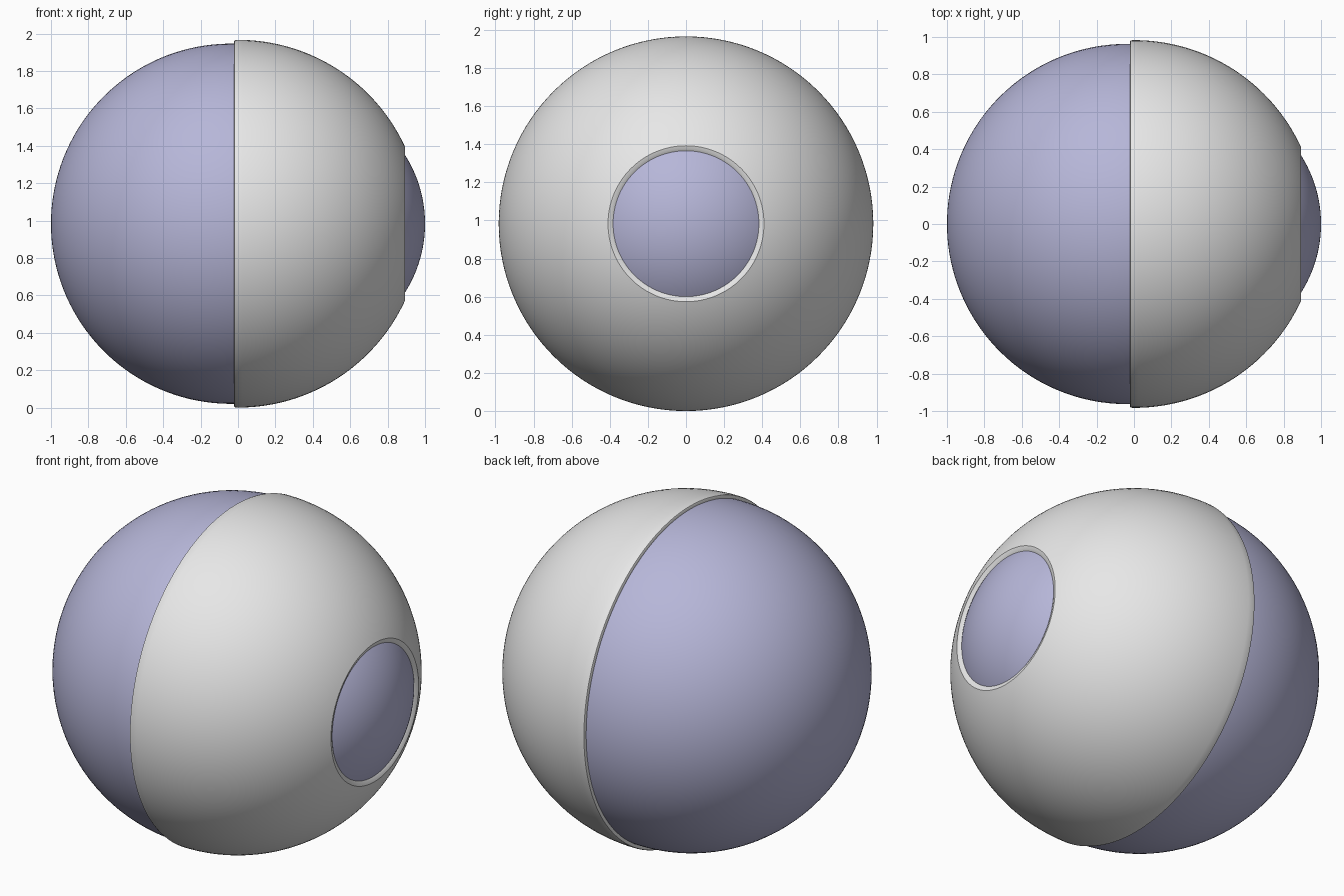
import bpy, bmesh, math

if "Cube" in bpy.data.objects:
    bpy.data.objects.remove(bpy.data.objects["Cube"])

CZ = 0.983   # height of the ball's axis
SEG = 128


def material(name, rgb):
    m = bpy.data.materials.new(name)
    m.diffuse_color = (*rgb, 1)
    m.use_nodes = True
    m.node_tree.nodes["Principled BSDF"].inputs["Base Color"].default_value = m.diffuse_color
    return m


def arc(cx, radius, a0, a1, n):
    """Points (x, r) on a circle centred on the axis; angles from +x in degrees."""
    pts = []
    for i in range(n + 1):
        a = math.radians(a0 + (a1 - a0) * i / n)
        pts.append((cx + radius * math.cos(a), max(0, radius * math.sin(a))))
    return pts


def lathe(name, profile, mat, closed=False):
    """Spin an (x, r) profile around the x axis."""
    bm = bmesh.new()
    vs = [bm.verts.new((x, 0, r)) for x, r in profile]
    es = [bm.edges.new(p) for p in zip(vs, vs[1:])]
    if closed:
        es.append(bm.edges.new((vs[-1], vs[0])))
    bmesh.ops.spin(bm, geom=vs + es, cent=(0, 0, 0), axis=(1, 0, 0),
                   angle=math.tau, steps=SEG, use_duplicate=False)
    bmesh.ops.remove_doubles(bm, verts=bm.verts, dist=1e-4)
    bmesh.ops.recalc_face_normals(bm, faces=bm.faces)
    me = bpy.data.meshes.new(name)
    bm.to_mesh(me)
    bm.free()
    me.materials.append(mat)
    ob = bpy.data.objects.new(name, me)
    ob.location.z = CZ
    bpy.context.collection.objects.link(ob)
    bpy.ops.object.select_all(action='DESELECT')
    ob.select_set(True)
    bpy.context.view_layer.objects.active = ob
    bpy.ops.object.shade_smooth_by_angle(angle=math.radians(35))
    return ob


lilac = material("lilac", (0.47, 0.47, 0.69))
white = material("soft_white", (0.8, 0.8, 0.8))

# Inner ball: round back, hidden middle, bulging front lens
R_LENS = 0.685
half = math.degrees(math.asin(0.40 / R_LENS))
ball = arc(-0.037, 0.963, 180, 26, 64) + arc(1 - R_LENS, R_LENS, half, 0, 16)
lathe("inner_ball", ball, lilac)

# Outer half shell with a rounded rear rim and a round front opening
R = 0.983
outer = [(-0.022, 0.974), (-0.019, 0.980), (-0.01, R)]
outer += arc(0.0, R, 90, 24.6, 48)[1:]
front = [(0.890, 0.395), (0.885, 0.386), (0.880, 0.377)]
inner = [(0.85, 0.377)] + arc(-0.03, 0.955, 26, 90, 32) + [(-0.022, 0.955)]
lathe("outer_shell", outer + front + inner, white, closed=True)
